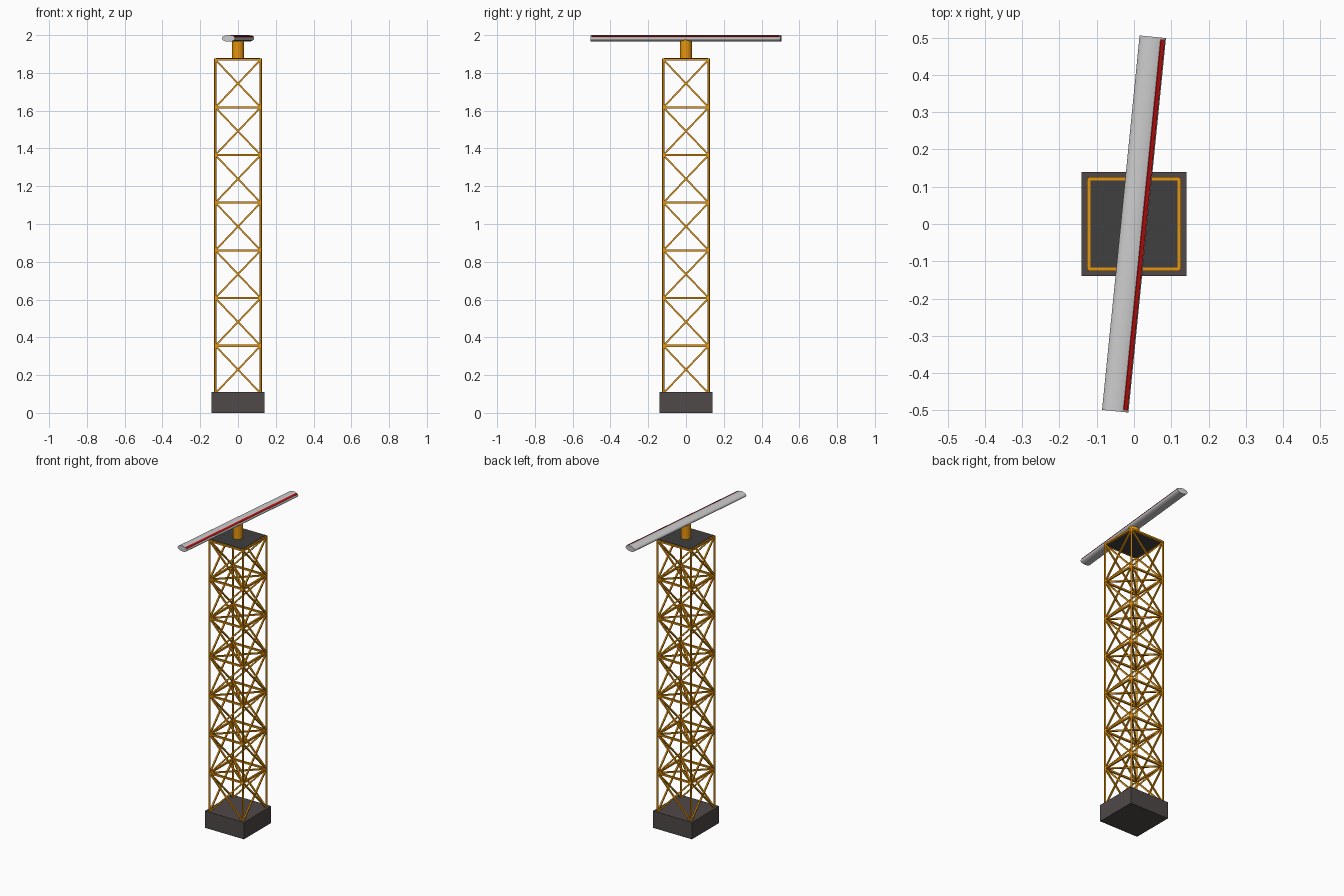
import bpy, bmesh, math
from mathutils import Vector, Matrix

if "Cube" in bpy.data.objects:
    bpy.data.objects.remove(bpy.data.objects["Cube"])


def material(name, rgb):
    m = bpy.data.materials.new(name)
    m.diffuse_color = (*rgb, 1)
    m.use_nodes = True
    m.node_tree.nodes["Principled BSDF"].inputs["Base Color"].default_value = m.diffuse_color
    return m


ORANGE = material("orange paint", (0.80, 0.30, 0.004))
DARK = material("dark plate", (0.05, 0.05, 0.05))
BASE = material("base concrete", (0.08, 0.065, 0.065))
RED = material("red stripe", (0.6, 0.005, 0.005))


def finish(name, bm, mat=None, smooth=False):
    mesh = bpy.data.meshes.new(name)
    bm.to_mesh(mesh)
    bm.free()
    ob = bpy.data.objects.new(name, mesh)
    bpy.context.collection.objects.link(ob)
    if mat:
        mesh.materials.append(mat)
    if smooth:
        bpy.ops.object.select_all(action='DESELECT')
        ob.select_set(True)
        bpy.context.view_layer.objects.active = ob
        bpy.ops.object.shade_smooth_by_angle(angle=math.radians(50))
    return ob


def box(name, centre, size, mat=None):
    bm = bmesh.new()
    bmesh.ops.create_cube(bm, size=1, matrix=Matrix.Translation(centre) @ Matrix.Diagonal((*size, 1)))
    return finish(name, bm, mat)


def aim(a, b):
    a, b = Vector(a), Vector(b)
    rot = (b - a).to_track_quat('Z', 'Y').to_matrix().to_4x4()
    return Matrix.Translation((a + b) / 2) @ rot, (b - a).length


def rod(bm, a, b, r, sides=24):
    mat, length = aim(a, b)
    bmesh.ops.create_cone(bm, cap_ends=True, segments=sides, radius1=r, radius2=r,
                          depth=length, matrix=mat)


def bar(bm, a, b, w):
    mat, length = aim(a, b)
    bmesh.ops.create_cube(bm, size=1, matrix=mat @ Matrix.Diagonal((w, w, length, 1)))


H = 0.12                      # half spacing of the legs
Z0, Z1, BAYS = 0.103, 1.87, 7
STEP = (Z1 - Z0) / BAYS
corners = [(-H, -H), (H, -H), (H, H), (-H, H)]

# Base block
box("base_block", (0, 0, 0.055), (0.282, 0.28, 0.11), BASE)

# Tower legs
bm = bmesh.new()
for x, y in corners:
    rod(bm, (x, y, Z0), (x, y, Z1 + 0.005), 0.006, 8)
finish("tower_legs", bm, ORANGE, True)

# Horizontal rings, face cross braces and inner level braces
rings, braces, inner = bmesh.new(), bmesh.new(), bmesh.new()
for i in range(BAYS):
    lo, hi = Z0 + i * STEP, Z0 + (i + 1) * STEP
    for k in range(4):
        p, q = corners[k], corners[(k + 1) % 4]
        bar(rings, (*p, hi), (*q, hi), 0.011)
        bar(braces, (*p, lo), (*q, hi), 0.009)
        bar(braces, (*q, lo), (*p, hi), 0.009)
    if i < BAYS - 1:
        for k in range(2):
            bar(inner, (*corners[k], hi), (*corners[k + 2], hi), 0.009)
finish("ring_beams", rings, ORANGE)
finish("cross_braces", braces, ORANGE)
finish("level_braces", inner, ORANGE)

# Top plate and pivot post
box("top_plate", (0, 0, 1.872), (0.234, 0.234, 0.012), DARK)
bm = bmesh.new()
rod(bm, (0, 0, 1.875), (0, 0, 1.98), 0.031)
finish("pivot_post", bm, ORANGE, True)

# Oval antenna bar, turned slightly about the post
turn = Matrix.Rotation(-0.1, 4, 'Z')
bm = bmesh.new()
rod(bm, (0, -0.505, 0), (0, 0.505, 0), 1, 32)
bmesh.ops.scale(bm, vec=(0.0355, 1, 0.0175), verts=bm.verts)
bmesh.ops.recalc_face_normals(bm, faces=bm.faces)
antenna = finish("antenna_bar", bm, None, True)
antenna.matrix_world = Matrix.Translation((0, 0, 1.9825)) @ turn

# Red stripe lying on the sloping upper edge of the bar
stripe = box("antenna_stripe", (0, 0, 0), (0.012, 1.0, 0.006), RED)
stripe.matrix_world = (turn @ Matrix.Translation((0.0265, 0, 1.9935))
                       @ Matrix.Rotation(math.radians(29), 4, 'Y'))
